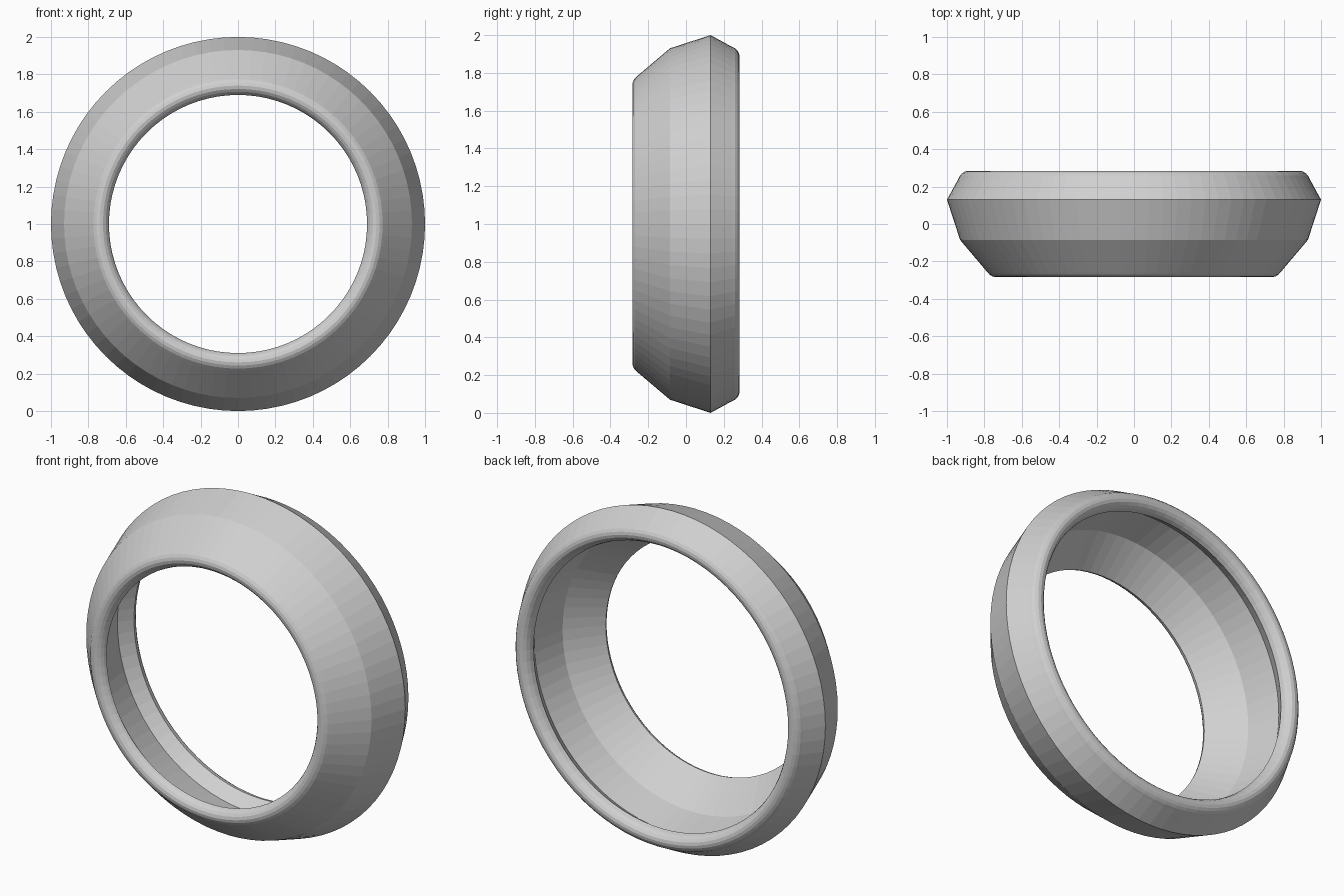
import bpy
import bmesh
from math import pi
from mathutils import Vector

cube = bpy.data.objects.get("Cube")
if cube:
    bpy.data.objects.remove(cube, do_unlink=True)

SEGMENTS = 80
CENTRE = Vector((0, 0, 1))

grey = bpy.data.materials.new("mid_grey")
grey.use_nodes = True
colour = (0.63, 0.63, 0.63, 1)
grey.diffuse_color = colour
grey.node_tree.nodes["Principled BSDF"].inputs["Base Color"].default_value = colour

# Wall cross-section as (radius, depth); both lips are rounded outside, sharp inside
outer_wall = [(0.93, -0.085), (1.0, 0.13)]
back_lip = [(0.937, 0.245), (0.93, 0.259), (0.918, 0.272), (0.903, 0.281),
            (0.886, 0.284), (0.869, 0.28), (0.854, 0.268), (0.843, 0.25), (0.836, 0.225)]
inner_wall = [(0.888, 0.145), (0.847, -0.06)]
front_lip = [(0.69, -0.238), (0.696, -0.254), (0.707, -0.269), (0.722, -0.28),
             (0.74, -0.284), (0.757, -0.28), (0.773, -0.27), (0.787, -0.254)]
profile = outer_wall + back_lip + inner_wall + front_lip

# Hollow ring, revolved around the front-to-back axis
bm = bmesh.new()
loop = [bm.verts.new((r, y, 1)) for r, y in profile]
edges = [bm.edges.new((a, b)) for a, b in zip(loop, loop[1:] + loop[:1])]
bmesh.ops.spin(bm, geom=loop + edges, cent=CENTRE, axis=(0, 1, 0),
               angle=2 * pi, steps=SEGMENTS, use_merge=True)
bmesh.ops.remove_doubles(bm, verts=bm.verts, dist=0.0005)
bmesh.ops.recalc_face_normals(bm, faces=bm.faces)

mesh = bpy.data.meshes.new("hollow_ring")
bm.to_mesh(mesh)
bm.free()
mesh.materials.append(grey)
ring = bpy.data.objects.new("hollow_ring", mesh)
bpy.context.collection.objects.link(ring)
